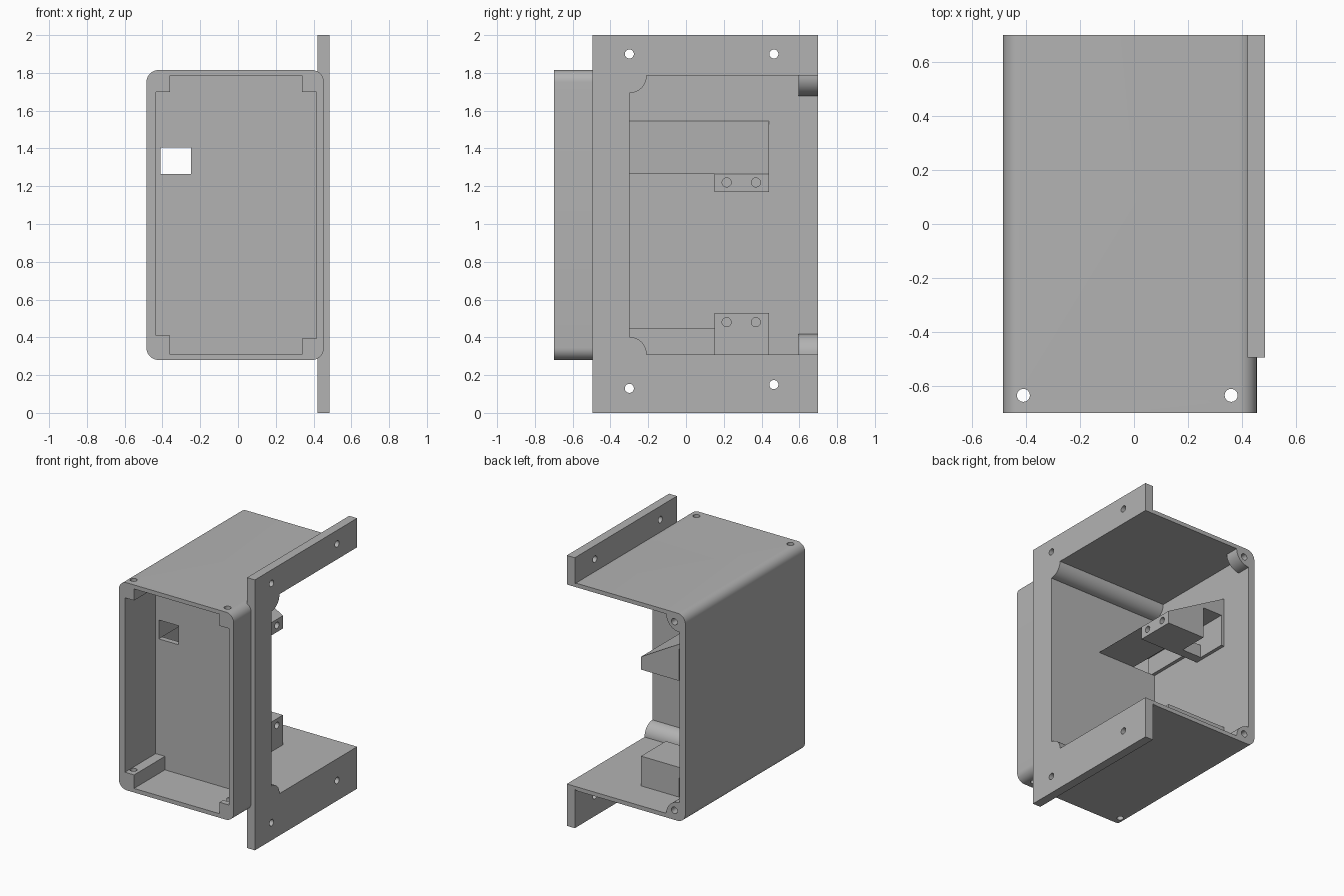
import bpy, bmesh, math
from mathutils import Vector

cube = bpy.data.objects.get("Cube")
if cube:
    bpy.data.objects.remove(cube, do_unlink=True)

grey = bpy.data.materials.new("plain grey")
grey.use_nodes = True
grey.diffuse_color = (0.45, 0.45, 0.45, 1)
grey.node_tree.nodes["Principled BSDF"].inputs["Base Color"].default_value = (0.45, 0.45, 0.45, 1)


def place(axis, a, b, t):
    return Vector({"x": (t, a, b), "y": (a, t, b), "z": (a, b, t)}[axis])


def prism(name, outline, axis, lo, hi):
    """Extrude a 2D outline along an axis."""
    bm = bmesh.new()
    low = [bm.verts.new(place(axis, a, b, lo)) for a, b in outline]
    high = [bm.verts.new(place(axis, a, b, hi)) for a, b in outline]
    bm.faces.new(low)
    bm.faces.new(high)
    n = len(outline)
    for i in range(n):
        j = (i + 1) % n
        bm.faces.new((low[i], low[j], high[j], high[i]))
    bmesh.ops.recalc_face_normals(bm, faces=bm.faces)
    mesh = bpy.data.meshes.new(name)
    bm.to_mesh(mesh)
    bm.free()
    mesh.materials.append(grey)
    obj = bpy.data.objects.new(name, mesh)
    bpy.context.collection.objects.link(obj)
    return obj


def rect(a0, a1, b0, b1):
    return [(a0, b0), (a1, b0), (a1, b1), (a0, b1)]


def box(name, x0, x1, y0, y1, z0, z1):
    return prism(name, rect(x0, x1, y0, y1), "z", z0, z1)


def arc(ca, cb, r, start, sweep, steps):
    angles = [math.radians(start + sweep * i / steps) for i in range(steps + 1)]
    return [(ca + r * math.cos(t), cb + r * math.sin(t)) for t in angles]


def hole(axis, a, b, lo, hi, r=0.024):
    return prism("hole_cutter", arc(a, b, r, 0, 360, 32)[:-1], axis, lo, hi)


def cut(obj, cutters):
    """Subtract each cutter, then discard it."""
    for c in cutters:
        c.hide_render = True
        mod = obj.modifiers.new("cut", "BOOLEAN")
        mod.operation, mod.solver, mod.object = "DIFFERENCE", "EXACT", c
    bpy.context.view_layer.update()
    evaluated = obj.evaluated_get(bpy.context.evaluated_depsgraph_get())
    mesh = bpy.data.meshes.new_from_object(evaluated)
    obj.modifiers.clear()
    obj.data = mesh
    for c in cutters:
        bpy.data.objects.remove(c, do_unlink=True)
    return obj


# Main dimensions
LEFT, RIGHT, BOTTOM, TOP = -0.485, 0.455, 0.28, 1.815
IN_L, IN_R, IN_B, IN_T = -0.435, 0.415, 0.31, 1.785
DIVIDER, BAY, BACK, FLANGE = -0.34, -0.30, 0.70, 0.485
CORNER = 0.065

# Rounded housing: front pocket, open rear bay, cable window and lid screw holes
outline = []
for ca, cb, start in ((RIGHT - CORNER, TOP - CORNER, 0), (LEFT + CORNER, TOP - CORNER, 90),
                      (LEFT + CORNER, BOTTOM + CORNER, 180), (RIGHT - CORNER, BOTTOM + CORNER, 270)):
    outline += arc(ca, cb, CORNER, start, 90, 10)
housing = prism("housing", outline, "y", -BACK, BACK)
notch_w, notch_h = 0.075, 0.085
pocket = [(IN_L + notch_w, IN_B), (IN_R - notch_w, IN_B), (IN_R - notch_w, IN_B + notch_h),
          (IN_R, IN_B + notch_h), (IN_R, IN_T - notch_h), (IN_R - notch_w, IN_T - notch_h),
          (IN_R - notch_w, IN_T), (IN_L + notch_w, IN_T), (IN_L + notch_w, IN_T - notch_h),
          (IN_L, IN_T - notch_h), (IN_L, IN_B + 0.1), (IN_L + notch_w, IN_B + 0.1)]
cut(housing, [prism("pocket_cutter", pocket, "y", -0.8, DIVIDER),
              box("bay_cutter", IN_L, 0.6, BAY, 0.8, IN_B, IN_T),
              box("window_cutter", -0.41, -0.25, -0.5, 0, 1.265, 1.405),
              hole("z", -0.41, -0.635, 0, 2), hole("z", 0.36, -0.635, 0, 2)])

# Mounting flange with side opening and four bolt holes
flange = box("mounting_flange", 0.42, FLANGE, -0.495, BACK, 0, 2)
cut(flange, [box("opening_cutter", 0.3, 0.6, BAY, 0.8, IN_B, IN_T)]
    + [hole("x", y, z, 0.3, 0.6) for y, z in ((-0.3, 1.9), (0.465, 1.9), (-0.3, 0.13), (0.465, 0.15))])

# Upper and lower features: corner ribs and rear screw bosses
for side, z, sign in (("upper", IN_T, -1), ("lower", IN_B, 1)):
    prism(side + "_corner_rib", [(BAY, z)] + arc(BAY, z, 0.092, 0, sign * 90, 14), "x", IN_L, FLANGE)
    boss = prism(side + "_screw_boss", [(IN_L, z)] + arc(IN_L, z, 0.107, 0, sign * 90, 14), "y", 0.595, BACK)
    cut(boss, [hole("y", IN_L + 0.04, z + sign * 0.04, 0.5, 0.8)])

# Upper bracket: sloped cable duct with a screw block below
INNER = 0.06
duct = prism("cable_duct", [(IN_L, 1.265), (INNER, 1.265), (IN_L, 1.545)], "y", BAY, 0.44)
cut(duct, [box("duct_cutter", -0.41, -0.25, -0.4, 0.6, 1.2, 1.405)])
upper = box("upper_screw_block", IN_L, INNER, 0.15, 0.44, 1.17, 1.265)
cut(upper, [box("slot_cutter", -0.41, -0.25, 0.22, 0.6, 1.1, 1.3)]
    + [hole("x", y, 1.22, -0.1, 0.2) for y in (0.215, 0.37)])

# Lower bracket: screw block with a slot, and a low cable ledge
lower = box("lower_screw_block", IN_L, INNER, 0.15, 0.44, IN_B, 0.53)
cut(lower, [box("slot_cutter", -0.41, -0.25, 0.22, 0.6, 0.2, 0.45)]
    + [hole("x", y, 0.48, -0.1, 0.2) for y in (0.215, 0.37)])
box("cable_ledge", IN_L, -0.25, BAY, 0.15, IN_B, 0.45)

# Smooth the round surfaces while keeping edges crisp
bpy.ops.object.select_all(action="DESELECT")
for obj in bpy.context.collection.objects:
    if obj.type == "MESH":
        obj.select_set(True)
        bpy.context.view_layer.objects.active = obj
bpy.ops.object.shade_smooth_by_angle(angle=math.radians(30))
